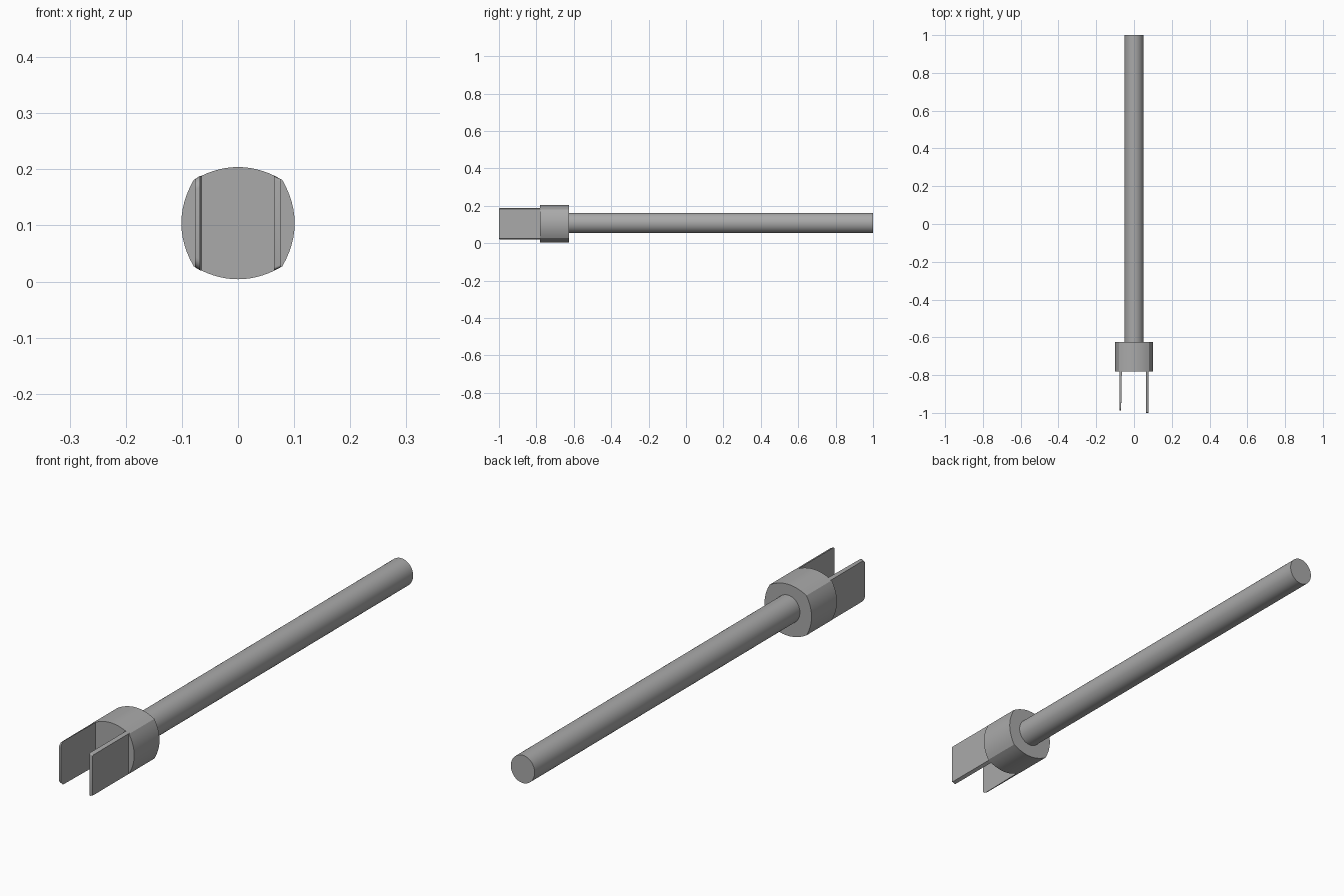
import bpy, bmesh, math
from mathutils import Vector

cube = bpy.data.objects.get("Cube")
if cube:
    bpy.data.objects.remove(cube, do_unlink=True)

steel = bpy.data.materials.new("grey steel")
steel.use_nodes = True
GREY = (0.4, 0.4, 0.4, 1)
steel.diffuse_color = GREY
steel.node_tree.nodes["Principled BSDF"].inputs["Base Color"].default_value = GREY

MID = 0.104  # height of the long axis


def finish(name, bm):
    bmesh.ops.recalc_face_normals(bm, faces=bm.faces)
    mesh = bpy.data.meshes.new(name)
    bm.to_mesh(mesh)
    bm.free()
    obj = bpy.data.objects.new(name, mesh)
    bpy.context.collection.objects.link(obj)
    mesh.materials.append(steel)
    bpy.ops.object.select_all(action='DESELECT')
    obj.select_set(True)
    bpy.context.view_layer.objects.active = obj
    bpy.ops.object.shade_smooth_by_angle(angle=math.radians(25))
    return obj


def extrude(name, points, offset):
    """Close a 3D outline and sweep it along an offset."""
    bm = bmesh.new()
    face = bm.faces.new([bm.verts.new(p) for p in points])
    moved = bmesh.ops.extrude_face_region(bm, geom=[face])["geom"]
    verts = [g for g in moved if isinstance(g, bmesh.types.BMVert)]
    bmesh.ops.translate(bm, verts=verts, vec=offset)
    return finish(name, bm)


def bulge(a, b, height, steps=12):
    """Shallow parabolic arc from a to b, bowed to the left of travel."""
    a, b = Vector(a), Vector(b)
    d = (b - a).normalized()
    normal = Vector((d.y, -d.x))
    return [a.lerp(b, i / steps) + normal * height * 4 * (i / steps) * (1 - i / steps)
            for i in range(steps + 1)]


# Shaft
circle = [(0.051 * math.cos(a), -0.64, 0.108 + 0.054 * math.sin(a))
          for a in (math.tau * i / 48 for i in range(48))]
extrude("shaft", circle, (0, 1.64, 0))

# Collar: four bowed sides meeting at small chamfered corners
cx, cz, tx, tz = 0.079, 0.077, 0.066, 0.084
section = (bulge((cx, -cz), (cx, cz), 0.022) + bulge((tx, tz), (-tx, tz), 0.016)
           + bulge((-cx, cz), (-cx, -cz), 0.022) + bulge((-tx, -tz), (tx, -tz), 0.016))
extrude("collar", [(p.x, -0.78, MID + p.y) for p in section], (0, 0.155, 0))


# Prongs: thin plates with sloped long edges
def prong(name, side, tip, radius):
    outline = [(-0.76, -0.084), (-0.76, 0.084)]
    for sign, turn in ((1, 0), (-1, 1)):
        arc = []
        for i in range(6):
            a = math.pi / 2 * i / 5
            arc.append((tip + radius * (1 - math.sin(a)),
                        sign * (0.084 - radius * (1 - math.cos(a)))))
        outline += arc[::-1] if turn else arc
    plate = extrude(name, [(side * 0.064, y, MID + z) for y, z in outline],
                    (side * 0.013, 0, 0))
    for v in plate.data.vertices:
        if abs(v.co.x) > 0.07:
            v.co.z = MID + (v.co.z - MID) * 0.93
        elif side < 0 and v.co.y < -0.9:
            v.co.x -= 0.004


prong("left_prong", 1, -1.0, 0.005)
prong("right_prong", -1, -0.988, 0.02)
